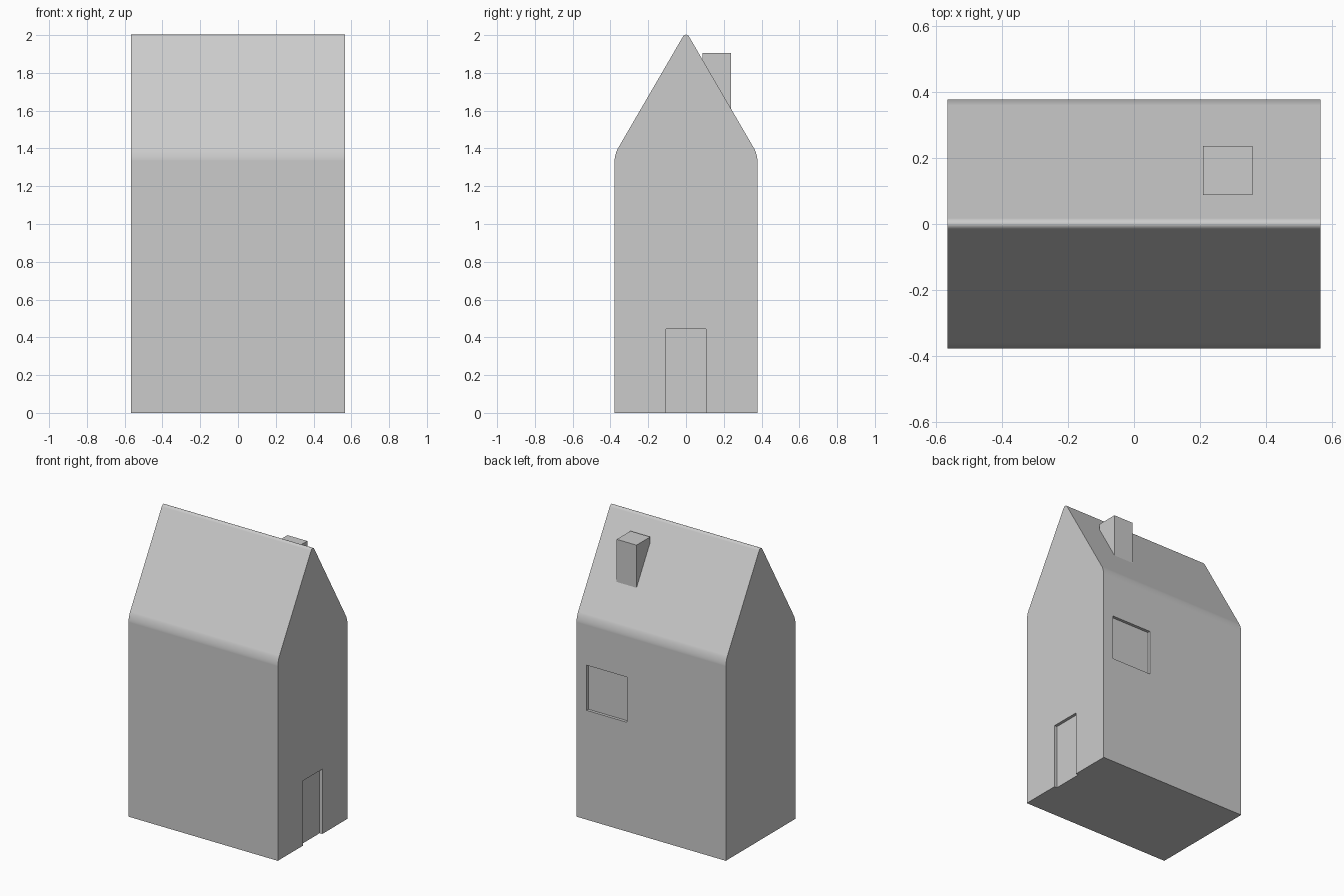
import bpy, bmesh, math
from mathutils import Vector

cube = bpy.data.objects.get("Cube")
if cube:
    bpy.data.objects.remove(cube, do_unlink=True)

HALF_X, HALF_Y = 0.567, 0.378
EAVE, RIDGE = 1.37, 2.02      # heights before the edges are rounded
ROUNDING = 0.035
RECESS = 0.02

grey = bpy.data.materials.new("plain grey")
grey.use_nodes = True
grey.diffuse_color = (0.6, 0.6, 0.6, 1)
grey.node_tree.nodes["Principled BSDF"].inputs["Base Color"].default_value = (0.6, 0.6, 0.6, 1)


def add_object(name, bm):
    bmesh.ops.recalc_face_normals(bm, faces=bm.faces)
    mesh = bpy.data.meshes.new(name)
    bm.to_mesh(mesh)
    bm.free()
    mesh.materials.append(grey)
    obj = bpy.data.objects.new(name, mesh)
    bpy.context.collection.objects.link(obj)
    return obj


def box(name, low, high):
    low, high = Vector(low), Vector(high)
    bm = bmesh.new()
    bmesh.ops.create_cube(bm, size=1)
    for v in bm.verts:
        v.co = (low + high) / 2 + v.co * (high - low)
    return add_object(name, bm)


def activate(obj):
    bpy.ops.object.select_all(action='DESELECT')
    obj.select_set(True)
    bpy.context.view_layer.objects.active = obj


def carve(target, cutter):
    cutter.hide_render = True
    mod = target.modifiers.new("recess", 'BOOLEAN')
    mod.operation, mod.solver, mod.object = 'DIFFERENCE', 'EXACT', cutter
    activate(target)
    bpy.ops.object.modifier_apply(modifier=mod.name)
    bpy.data.objects.remove(cutter, do_unlink=True)


# House body: gabled profile extruded along x, with rounded eaves and ridge
bm = bmesh.new()
profile = [(-HALF_Y, 0), (HALF_Y, 0), (HALF_Y, EAVE), (0, RIDGE), (-HALF_Y, EAVE)]
gable = bm.faces.new([bm.verts.new((-HALF_X, y, z)) for y, z in profile])
extruded = bmesh.ops.extrude_face_region(bm, geom=[gable], use_keep_orig=True)
moved = [g for g in extruded["geom"] if isinstance(g, bmesh.types.BMVert)]
bmesh.ops.translate(bm, verts=moved, vec=(2 * HALF_X, 0, 0))
bmesh.ops.recalc_face_normals(bm, faces=bm.faces)
long_edges = [e for e in bm.edges
              if abs(e.verts[0].co.x - e.verts[1].co.x) > HALF_X
              and e.verts[0].co.z > EAVE / 2]
bmesh.ops.bevel(bm, geom=long_edges, offset=ROUNDING, offset_type='OFFSET',
                segments=8, profile=0.5, affect='EDGES')
house = add_object("house_body", bm)

# Door recess in the gable end and window recess in the back wall
carve(house, box("door_cutter", (HALF_X - RECESS, -0.105, -0.1), (HALF_X + 0.1, 0.105, 0.445)))
carve(house, box("window_cutter", (0.185, HALF_Y - RECESS, 0.75), (0.49, HALF_Y + 0.1, 1.06)))

# Soft rounded edges, flat walls
activate(house)
bpy.ops.object.shade_smooth_by_angle(angle=math.radians(30))
weighted = house.modifiers.new("flat walls", 'WEIGHTED_NORMAL')
weighted.keep_sharp = True

# Chimney standing on the back roof slope
box("chimney", (0.21, 0.088, 1.5), (0.36, 0.237, 1.905))
